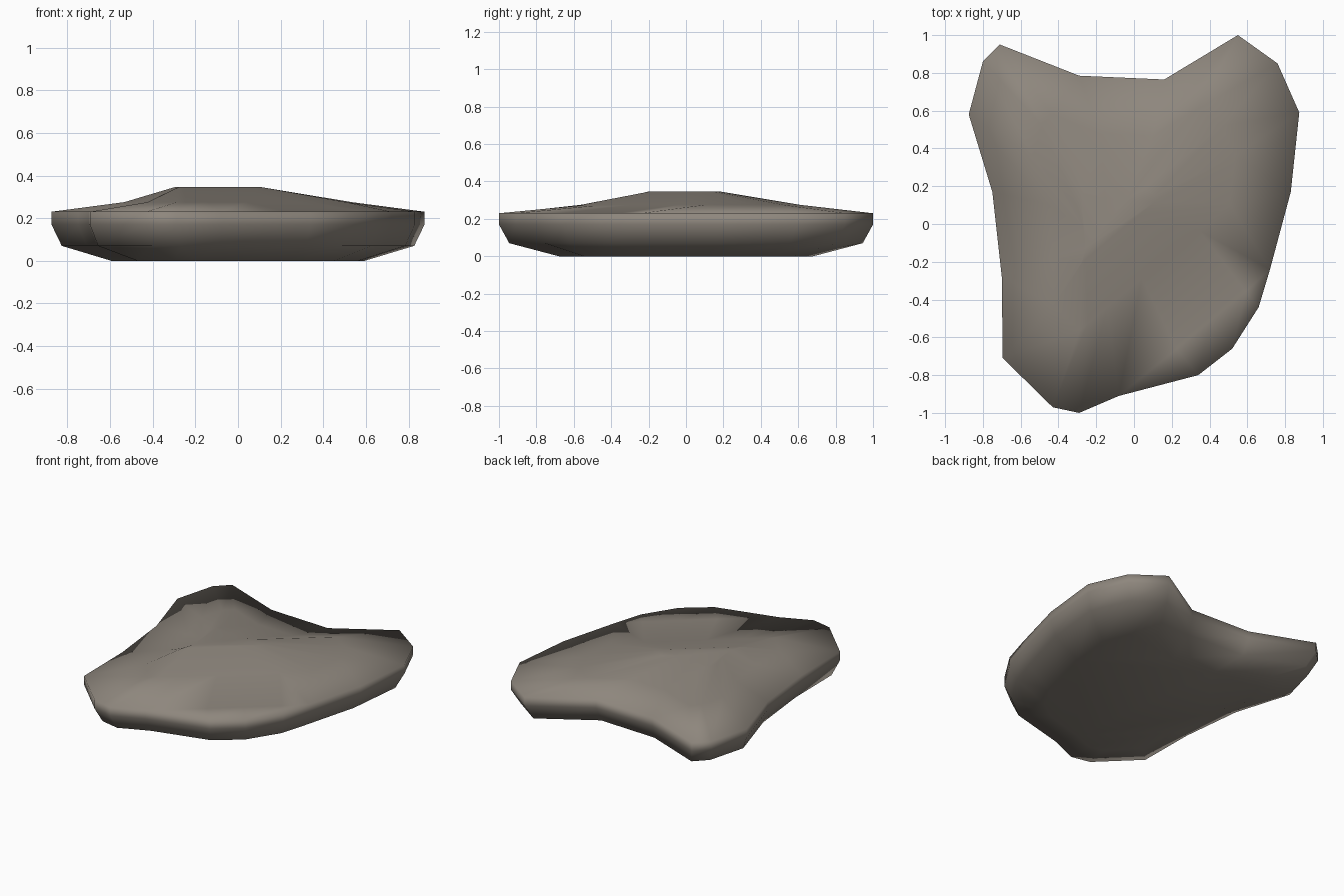
import bpy, bmesh

if "Cube" in bpy.data.objects:
    bpy.data.objects.remove(bpy.data.objects["Cube"])

# Plan outline of the slab, counter-clockwise
OUTLINE = [(-.29, -1), (-.08, -.91), (.34, -.80), (.52, -.66), (.66, -.44),
           (.72, -.24), (.83, .17), (.875, .59), (.76, .85), (.55, 1),
           (.16, .765), (-.29, .785), (-.71, .95), (-.80, .86), (-.875, .58),
           (-.75, .17), (-.70, -.28), (-.695, -.71), (-.43, -.97)]

# Cross-section levels: scale, height, x shift, y shift, limit of the front-right chip
LEVELS = [(.68, 0, 0, 0, 9), (.945, .07, 0, 0, 9), (1, .17, 0, 0, 9),
          (1, .23, 0, 0, 9), (1, .23, 0, 0, .655), (.61, .275, 0, 0, .25),
          (.25, .345, -.08, -.06, -.02)]


def ring(bm, s, z, dx, dy, limit):
    """One level of the slab, flattened where it passes the chip line."""
    verts = []
    for x, y in OUTLINE:
        x, y = x * s + dx, y * s + dy
        over = max(0, x * .64 - y * .77 - limit)
        verts.append(bm.verts.new((x - .64 * over, y + .77 * over, z)))
    return verts


# Loft the slab through its levels and cap both ends
bm = bmesh.new()
rings = [ring(bm, *level) for level in LEVELS]
n = len(OUTLINE)
for a, b in zip(rings, rings[1:]):
    for i in range(n):
        j = (i + 1) % n
        bm.faces.new((a[i], a[j], b[j], b[i]))
bm.faces.new(rings[0][::-1])
bm.faces.new(rings[-1])
bmesh.ops.remove_doubles(bm, verts=bm.verts, dist=.002)
for f in bm.faces:
    f.smooth = True
bmesh.ops.recalc_face_normals(bm, faces=bm.faces)

mesh = bpy.data.meshes.new("flat_rock")
bm.to_mesh(mesh)
bm.free()

# Warm grey stone
stone = bpy.data.materials.new("warm grey stone")
stone.diffuse_color = (.27, .24, .205, 1)
stone.use_nodes = True
stone.node_tree.nodes["Principled BSDF"].inputs["Base Color"].default_value = stone.diffuse_color
mesh.materials.append(stone)
rock = bpy.data.objects.new("flat_rock", mesh)
bpy.context.collection.objects.link(rock)
